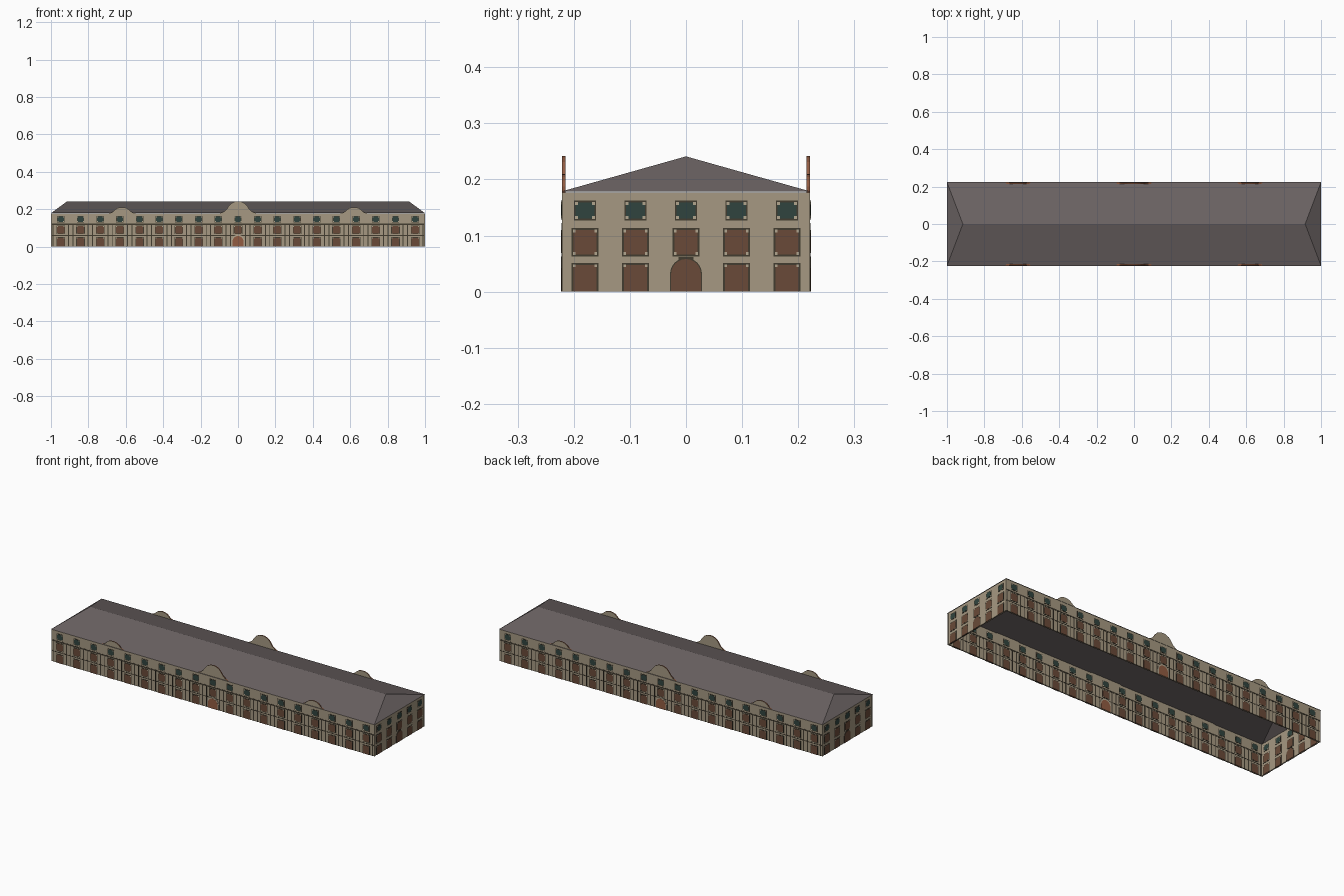
import bpy, bmesh, math
from mathutils import Matrix, Vector

if "Cube" in bpy.data.objects:
    bpy.data.objects.remove(bpy.data.objects["Cube"])


def material(name, rgb):
    """Flat colour from 0-255 screen values, stored as linear."""
    def lin(c):
        c /= 255
        return c / 12.92 if c < 0.04045 else ((c + 0.055) / 1.055) ** 2.4
    m = bpy.data.materials.new(name)
    m.diffuse_color = (*[lin(c) for c in rgb], 1)
    m.use_nodes = True
    m.node_tree.nodes["Principled BSDF"].inputs["Base Color"].default_value = m.diffuse_color
    return m


STONE = material("tan_stone", (166, 153, 130))
TRIM = material("pale_trim", (178, 166, 143))
FRAME = material("dark_frame", (66, 60, 48))
DOOR = material("brown_panel", (106, 74, 56))
BRICK = material("orange_brick", (146, 92, 66))
GLASS = material("green_glass", (48, 68, 62))
SLATE = material("grey_slate", (106, 98, 98))

HALF_X, HALF_Y = 0.998, 0.221      # wall planes
EAVE, THICK = 0.177, 0.006


def finish(name, bm, *mats):
    bmesh.ops.recalc_face_normals(bm, faces=bm.faces[:])
    mesh = bpy.data.meshes.new(name)
    bm.to_mesh(mesh)
    bm.free()
    for m in mats:
        mesh.materials.append(m)
    ob = bpy.data.objects.new(name, mesh)
    bpy.context.collection.objects.link(ob)
    return ob


def prism(bm, outline, dist, proud, turn):
    """Outline (u, z) run through a wall, standing proud on both sides."""
    rot = Matrix.Rotation(turn, 3, 'Z')
    rings = [[bm.verts.new(rot @ Vector((u, y, z))) for u, z in outline]
             for y in (-dist - proud, -dist + THICK + proud)]
    bm.faces.new(rings[0])
    bm.faces.new(rings[1][::-1])
    n = len(outline)
    for i in range(n):
        j = (i + 1) % n
        bm.faces.new((rings[0][i], rings[1][i], rings[1][j], rings[0][j]))


def rect(u, w, z0, z1):
    return [(u - w / 2, z0), (u + w / 2, z0), (u + w / 2, z1), (u - w / 2, z1)]


def arch(w, z1):
    """Round-headed doorway outline."""
    r = w / 2
    return [(-r, 0), (r, 0)] + [
        (r * math.cos(a), z1 - r + r * math.sin(a))
        for a in [math.pi * i / 12 for i in range(13)]]


def bell(x, half, height):
    """Curved gable outline, from right to left."""
    side = [(1, 0), (0.78, 0.12), (0.62, 0.32), (0.5, 0.6), (0.36, 0.83), (0.18, 0.96)]
    pts = side + [(0, 1)] + [(-a, b) for a, b in side[::-1]]
    return [(x + a * half, EAVE + b * height) for a, b in pts]


# Long walls with three curved gables each, brick gable edges
outline = ([(-1, 0), (1, 0), (1, EAVE)] + bell(0.62, 0.075, 0.033)
           + bell(0, 0.10, 0.065) + bell(-0.62, 0.075, 0.033) + [(-1, EAVE)])
for name, turn in (("front_wall", 0), ("back_wall", math.pi)):
    bm = bmesh.new()
    prism(bm, outline, HALF_Y, 0, turn)
    bm.normal_update()
    for f in bm.faces:
        if abs(f.normal.y) < 0.5 and f.calc_center_median().z > EAVE + 0.001:
            f.material_index = 1
    finish(name, bm, STONE, BRICK)

# End walls
for name, turn in (("right_wall", math.pi / 2), ("left_wall", -math.pi / 2)):
    bm = bmesh.new()
    prism(bm, rect(0, 2 * HALF_Y, 0, EAVE), HALF_X, 0, turn)
    finish(name, bm, STONE)

# Hipped roof, open underneath
bm = bmesh.new()
e = [bm.verts.new((sx, sy, 0.178)) for sx, sy in
     ((-1, -0.2235), (1, -0.2235), (1, 0.2235), (-1, 0.2235))]
r = [bm.verts.new((x, 0, 0.241)) for x in (-0.915, 0.915)]
for face in ((e[0], e[1], r[1], r[0]), (e[2], e[3], r[0], r[1]),
             (e[1], e[2], r[1]), (e[3], e[0], r[0])):
    bm.faces.new(face)
roof = finish("hipped_roof", bm, SLATE)

# Layers gathered over all walls
layers = {k: bmesh.new() for k in
          ("window_frames", "brown_panels", "glass_panes", "corner_blocks",
           "bands_and_strips", "entrance_doors", "door_surrounds")}


def window(u, w, z0, z1, pane, dist, turn):
    """Dark frame, coloured panel and pale corner blocks."""
    prism(layers["window_frames"], rect(u, w, z0, z1), dist, 0.0012, turn)
    b = 0.0035
    prism(layers[pane], rect(u, w - 2 * b, z0 + (b if z0 > 0.01 else 0), z1 - b),
          dist, 0.0017, turn)
    for s in (-1, 1):
        for z in (z0 + 0.005, z1 - 0.005):
            if z > 0.01:
                prism(layers["corner_blocks"],
                      rect(u + s * (w / 2 - 0.005), 0.005, z - 0.0025, z + 0.0025),
                      dist, 0.0021, turn)


# Long sides: nineteen bays, dark bands and paired strips between bays
BAY = 2 / 19
for turn in (0, math.pi):
    d = HALF_Y
    for z0, z1 in ((0.115, 0.122), (0.057, 0.061)):
        prism(layers["bands_and_strips"], rect(0, 1.99, z0, z1), d, 0.0009, turn)
    for i in range(-9, 10):
        u = i * BAY
        window(u, 0.040, 0.128, 0.163, "glass_panes", d, turn)
        window(u, 0.046, 0.066, 0.112, "brown_panels", d, turn)
        if i:
            window(u, 0.046, 0.0, 0.050, "brown_panels", d, turn)
        for s in (-1, 1):
            prism(layers["bands_and_strips"],
                  rect(u + s * (BAY / 2 - 0.012), 0.005, 0, 0.115), d, 0.0007, turn)
    prism(layers["door_surrounds"], arch(0.072, 0.063), d, 0.0014, turn)
    prism(layers["entrance_doors"], arch(0.058, 0.056), d, 0.0020, turn)

# Short sides: five bays around an arched doorway
for turn in (math.pi / 2, -math.pi / 2):
    d = HALF_X
    for i in range(-2, 3):
        u = i * 0.09
        window(u, 0.040, 0.127, 0.162, "glass_panes", d, turn)
        window(u, 0.048, 0.063, 0.113, "brown_panels", d, turn)
        if i:
            window(u, 0.048, 0.0, 0.051, "brown_panels", d, turn)
    prism(layers["window_frames"], rect(0, 0.026, 0.05, 0.062), d, 0.0010, turn)
    prism(layers["window_frames"], arch(0.057, 0.060), d, 0.0012, turn)
    prism(layers["brown_panels"], arch(0.053, 0.058), d, 0.0018, turn)

for name, mat in (("window_frames", FRAME), ("brown_panels", DOOR),
                  ("glass_panes", GLASS), ("corner_blocks", TRIM),
                  ("bands_and_strips", FRAME), ("entrance_doors", BRICK),
                  ("door_surrounds", TRIM)):
    finish(name, layers[name], mat)
